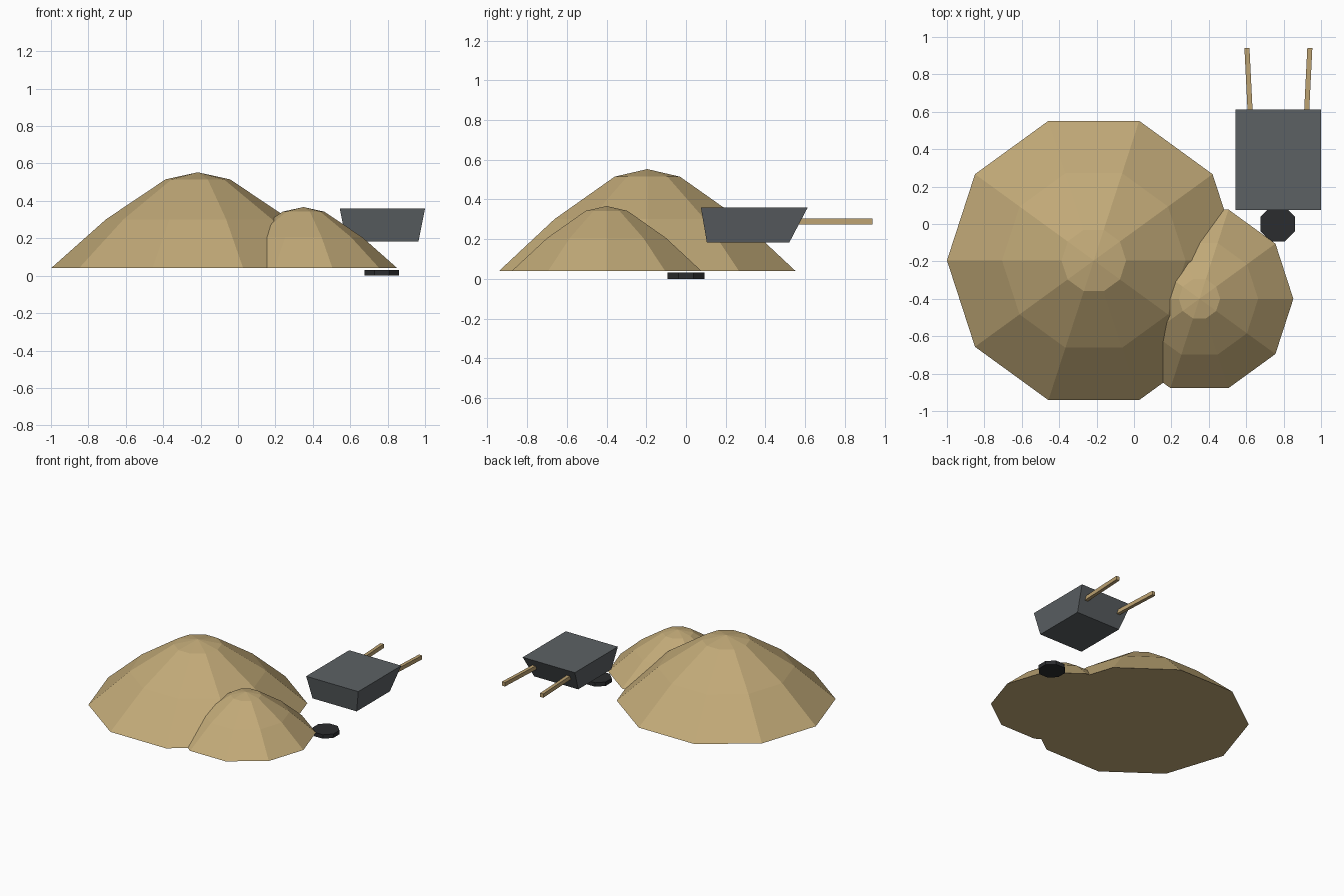
import bpy, bmesh, math
from mathutils import Vector

if "Cube" in bpy.data.objects:
    bpy.data.objects.remove(bpy.data.objects["Cube"])


def material(name, rgb):
    # sRGB bytes to linear diffuse colour
    m = bpy.data.materials.new(name)
    lin = [((c / 255 + 0.055) / 1.055) ** 2.4 for c in rgb]
    m.diffuse_color = (*lin, 1)
    m.use_nodes = True
    m.node_tree.nodes["Principled BSDF"].inputs["Base Color"].default_value = m.diffuse_color
    return m


SAND = material("sand", (194, 170, 120))
WOOD = material("wood", (190, 163, 114))
STEEL = material("grey_steel", (92, 97, 100))
RUBBER = material("black_rubber", (43, 44, 46))


def loft(name, rings, mat, apex=None):
    # Skin a stack of rings, closing the bottom and the top (flat or pointed)
    bm = bmesh.new()
    loops = [[bm.verts.new(p) for p in ring] for ring in rings]
    n = len(loops[0])
    for a, b in zip(loops, loops[1:]):
        for i in range(n):
            j = (i + 1) % n
            bm.faces.new((a[i], a[j], b[j], b[i]))
    bm.faces.new(loops[0][::-1])
    if apex:
        tip = bm.verts.new(apex)
        for i in range(n):
            bm.faces.new((loops[-1][i], loops[-1][(i + 1) % n], tip))
    else:
        bm.faces.new(loops[-1])
    bmesh.ops.recalc_face_normals(bm, faces=bm.faces)
    mesh = bpy.data.meshes.new(name)
    bm.to_mesh(mesh)
    bm.free()
    mesh.materials.append(mat)
    ob = bpy.data.objects.new(name, mesh)
    bpy.context.collection.objects.link(ob)
    return ob


def circle(x, y, z, r, n, turn=0.0):
    return [(x + r * math.cos(turn + math.tau * i / n),
             y + r * math.sin(turn + math.tau * i / n), z) for i in range(n)]


def rect(x0, x1, y0, y1, z):
    return [(x0, y0, z), (x1, y0, z), (x1, y1, z), (x0, y1, z)]


# Sand mounds: ten-sided heaps with a shared profile (radius, height)
BASE = 0.04
PROFILE = [(1.0, 0.0), (0.625, 0.51), (0.22, 0.926)]


def mound(name, x, y, r, h):
    rings = [circle(x, y, BASE + h * hz, r * k, 10) for k, hz in PROFILE]
    loft(name, rings, SAND, (x, y, BASE + h))


mound("large_mound", -0.215, -0.195, 0.785, 0.513)
mound("small_mound", 0.35, -0.40, 0.502, 0.327)

# Barrow tray: solid tapered box, sloping more at the back
CX = 0.772
loft("barrow_tray", [rect(CX - 0.193, CX + 0.193, 0.105, 0.52, 0.183),
                     rect(CX - 0.228, CX + 0.228, 0.075, 0.613, 0.36)], STEEL)

# Barrow handles: square bars splaying outwards to the back
for side, label in ((-1, "left"), (1, "right")):
    near, far, w = CX + side * 0.145, CX + side * 0.168, 0.0135
    ends = [(near, 0.48), (far, 0.94)]
    loft(label + "_handle",
         [[(x - w, y, 0.273), (x + w, y, 0.273), (x + w, y, 0.304), (x - w, y, 0.304)]
          for x, y in ends], WOOD)

# Barrow wheel: flat octagonal disc lying on the ground
loft("barrow_wheel", [circle(CX - 0.003, 0, z, 0.1, 8, math.pi / 8)
                      for z in (0.0, 0.031)], RUBBER)
